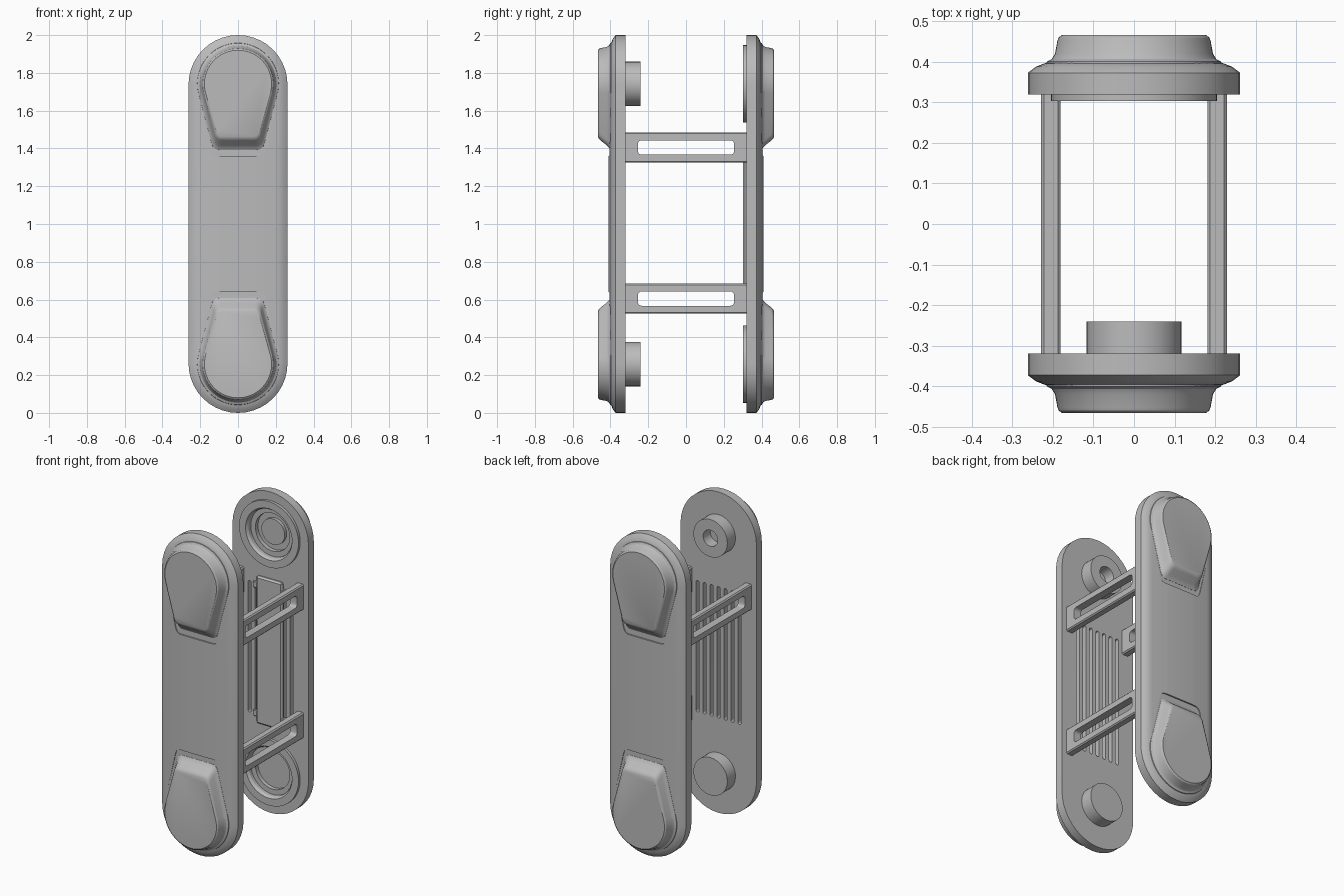
import bpy, bmesh, math
from mathutils import Vector

cube = bpy.data.objects.get("Cube")
if cube:
    bpy.data.objects.remove(cube, do_unlink=True)

grey = bpy.data.materials.new("plain_grey")
grey.use_nodes = True
grey.diffuse_color = (0.5, 0.5, 0.5, 1)
grey.node_tree.nodes["Principled BSDF"].inputs["Base Color"].default_value = (0.5, 0.5, 0.5, 1)

R = 0.262            # half width of the plates
EYE = 1.742          # height of the upper round features


def loft(bm, rings):
    """Skin closed rings of points and close both ends."""
    rows = [[bm.verts.new(p) for p in ring] for ring in rings]
    n = len(rows[0])
    for a, b in zip(rows, rows[1:]):
        for i in range(n):
            bm.faces.new((a[i], a[(i + 1) % n], b[(i + 1) % n], b[i]))
    bm.faces.new(rows[0])
    bm.faces.new(rows[-1])


def finish(name, bm, bevel=0):
    bmesh.ops.remove_doubles(bm, verts=bm.verts, dist=1e-5)
    bmesh.ops.recalc_face_normals(bm, faces=bm.faces)
    if bevel:
        edges = [e for e in bm.edges if e.calc_face_angle(0) > 0.9]
        bmesh.ops.bevel(bm, geom=edges, offset=bevel, segments=1, affect='EDGES')
    mesh = bpy.data.meshes.new(name)
    bm.to_mesh(mesh)
    bm.free()
    ob = bpy.data.objects.new(name, mesh)
    bpy.context.collection.objects.link(ob)
    mesh.materials.append(grey)
    return ob


def carve(ob, cutter):
    mod = ob.modifiers.new("carve", 'BOOLEAN')
    mod.operation, mod.solver, mod.object = 'DIFFERENCE', 'EXACT', cutter
    deps = bpy.context.evaluated_depsgraph_get()
    mesh = bpy.data.meshes.new_from_object(ob.evaluated_get(deps))
    ob.modifiers.clear()
    ob.data = mesh
    bpy.data.objects.remove(cutter, do_unlink=True)


def stadium(half, length, n=20):
    """Upright pill outline as (u, v) pairs about the origin."""
    pts = []
    for k in range(2 * n + 2):
        upper = k <= n
        a = math.pi * (k - (0 if upper else 1)) / n
        pts.append((half * math.cos(a), half * math.sin(a) + (1 if upper else -1) * (length / 2 - half)))
    return pts


def teardrop(r, drop, foot, y, flip):
    """Round head with tangent sides running to a flat, rounded foot."""
    t = math.atan2(-drop, foot) + math.acos(r / math.hypot(drop, foot))
    pts = [(r * math.cos(a), r * math.sin(a))
           for a in (t + (math.pi - 2 * t) * k / 40 for k in range(41))]
    side = Vector((pts[-1][0] + foot, pts[-1][1] + drop)).normalized()
    corner = Vector((-foot, -drop))
    p, q = corner + side * 0.035, corner + Vector((0.03, 0))
    curve = [p * (1 - s) ** 2 + corner * 2 * s * (1 - s) + q * s * s for s in (k / 5 for k in range(6))]
    pts += [(c.x, c.y) for c in curve] + [(-c.x, c.y) for c in reversed(curve)]
    return [(u, y, 1 + flip * (EYE - 1 + v)) for u, v in pts]


def lathe(name, profile, zc, n=48, bm=None):
    """Turn (radius, y) points about a front-to-back axis at height zc."""
    new = bm or bmesh.new()
    ring = [2 * math.pi * k / n for k in range(n)]
    rows = [[new.verts.new((r * math.cos(a), y, zc + r * math.sin(a))) for a in ring]
            for r, y in profile]
    for a, b, in zip(rows, rows[1:] + rows[:1]):
        for i in range(n):
            new.faces.new((a[i], a[(i + 1) % n], b[(i + 1) % n], b[i]))
    return None if bm else finish(name, new)


def box(name, size, centre, bevel=0):
    bm = bmesh.new()
    bmesh.ops.create_cube(bm, size=1)
    for v in bm.verts:
        v.co = Vector(a * b for a, b in zip(v.co, size)) + Vector(centre)
    return finish(name, bm, bevel)


# Two domed plates, each with slots on the inside and two raised caps outside
SHELL = [(0, .32), (0, .373), (.02, .388), (.04, .396), (.06, .4), (.12, .405), (.18, .409)]
CAP = [(.22, .353, .135, .38), (.215, .349, .131, .401), (.203, .338, .126, .407),
       (.195, .325, .12, .42), (.189, .3, .115, .452), (.186, .292, .112, .46), (.178, .28, .105, .466)]
for label, s in (("front", -1), ("back", 1)):
    bm = bmesh.new()
    loft(bm, [[(u, s * y, 1 + v) for u, v in stadium(R - d, 2 - 2 * d)] for d, y in SHELL])
    plate = finish(label + "_plate", bm)

    bm = bmesh.new()
    for k in range(-3, 4):
        loft(bm, [[(u + k * .048, s * y, 1 + v) for u, v in stadium(.011, .82, 6)] for y in (.3, .36)])
    carve(plate, finish("slot_cutter", bm))

    bm = bmesh.new()
    for flip in (1, -1):
        loft(bm, [teardrop(.225, .382, .14, s * y, flip) for y in (.4, .45)])
    carve(plate, finish("pocket_cutter", bm))

    if s > 0:
        bm = bmesh.new()
        for zc in (EYE, 2 - EYE):
            lathe("", [(0, .3), (.155, .3), (.155, .365), (0, .365)], zc, bm=bm)
        carve(plate, finish("socket_cutter", bm))

    for flip, place in ((1, "upper"), (-1, "lower")):
        bm = bmesh.new()
        loft(bm, [teardrop(r, drop, foot, s * y, flip) for r, drop, foot, y in CAP])
        finish(f"{label}_{place}_cap", bm)

# Pegs on the inside of the front plate
lathe("upper_peg", [(0, -.33), (.117, -.33), (.117, -.24), (.05, -.24), (.05, -.31), (0, -.31)], EYE)
lathe("lower_peg", [(0, -.33), (.117, -.33), (.117, -.24), (0, -.24)], 2 - EYE)

# Stepped sockets on the inside of the back plate
for place, zc in (("upper", EYE), ("lower", 2 - EYE)):
    lathe(place + "_socket_rim", [(.205, .33), (.205, .303), (.16, .303), (.15, .318), (.15, .37), (.16, .37)], zc)
    lathe(place + "_socket_step", [(.152, .34), (.118, .34), (.118, .37), (.152, .37)], zc)
lathe("upper_socket_hub", [(0, .345), (.08, .345), (.08, .37), (0, .37)], EYE)

# Cover panel with corner lugs over the back slots
box("cover_panel", (.18, .03, .92), (0, .318, 1), .01)
for x in (-.1, .1):
    for z in (.6, 1.4):
        box("panel_lug", (.03, .016, .04), (x, .316, z), .004)

# Slotted cross bars: two on the left side, one on the right
for name, x, z in (("upper_left_bar", .205, 1.405), ("lower_left_bar", .205, .605),
                   ("upper_right_bar", -.205, 1.405)):
    bar = box(name, (.048, .66, .16), (x, 0, z), .007)
    bm = bmesh.new()
    outline = []
    for cy, cz, start in ((.235, .018, 0), (-.235, .018, 1), (-.235, -.018, 2), (.235, -.018, 3)):
        for k in range(5):
            a = math.pi / 2 * (start + k / 4)
            outline.append((cy + .02 * math.cos(a), z + cz + .02 * math.sin(a)))
    loft(bm, [[(x + dx, u, v) for u, v in outline] for dx in (-.05, .05)])
    carve(bar, finish("bar_cutter", bm))

# Smooth shading with sharp edges kept
for ob in bpy.context.scene.objects:
    if ob.type == 'MESH' and ob.data.materials and ob.data.materials[0] == grey:
        bpy.ops.object.select_all(action='DESELECT')
        ob.select_set(True)
        bpy.context.view_layer.objects.active = ob
        bpy.ops.object.shade_smooth_by_angle(angle=math.radians(28))
